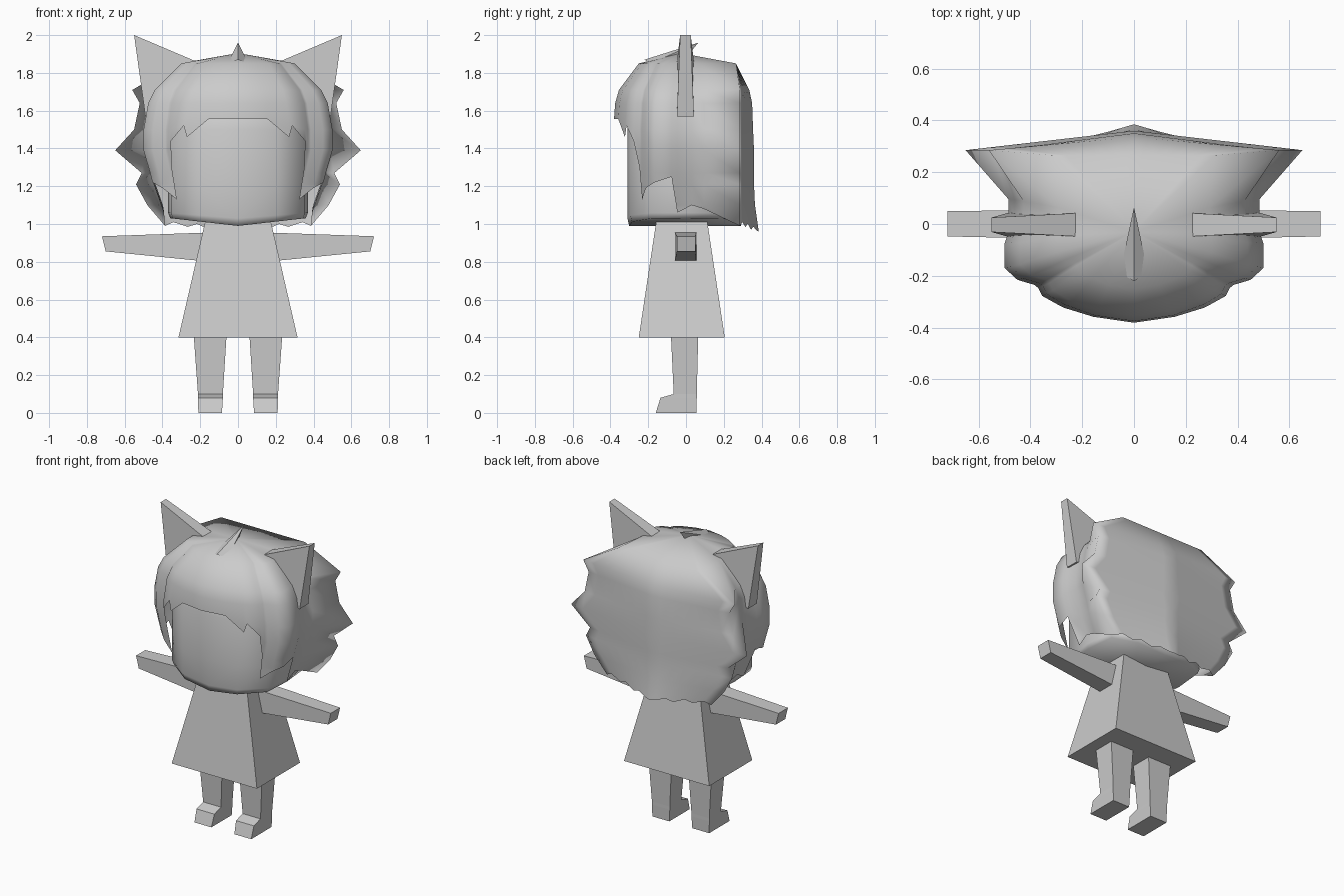
import bpy
import bmesh

if "Cube" in bpy.data.objects:
    bpy.data.objects.remove(bpy.data.objects["Cube"])

GREY = (0.6, 0.6, 0.6, 1)
mat = bpy.data.materials.new("plain_grey")
mat.use_nodes = True
mat.diffuse_color = GREY
mat.node_tree.nodes["Principled BSDF"].inputs["Base Color"].default_value = GREY


def finish(name, bm, smooth=False, mirror=False):
    bmesh.ops.remove_doubles(bm, verts=bm.verts, dist=0.0005)
    bmesh.ops.recalc_face_normals(bm, faces=bm.faces)
    mesh = bpy.data.meshes.new(name)
    bm.to_mesh(mesh)
    bm.free()
    mesh.materials.append(mat)
    for p in mesh.polygons:
        p.use_smooth = smooth
    ob = bpy.data.objects.new(name, mesh)
    bpy.context.collection.objects.link(ob)
    if mirror:
        mod = ob.modifiers.new("mirror", "MIRROR")
        mod.merge_threshold = 0.002
    return ob


def loft(name, rings, smooth=False, mirror=False, closed=True, caps=True):
    """Skin a list of equally long rings of points."""
    bm = bmesh.new()
    vs = [[bm.verts.new(p) for p in r] for r in rings]
    n = len(rings[0])
    for a, b in zip(vs, vs[1:]):
        for i in range(n if closed else n - 1):
            j = (i + 1) % n
            bm.faces.new((a[i], a[j], b[j], b[i]))
    if caps:
        bm.faces.new(vs[0])
        bm.faces.new(vs[-1])
    return finish(name, bm, smooth, mirror)


def rect(x0, x1, y0, y1, z):
    return [(x0, y0, z), (x1, y0, z), (x1, y1, z), (x0, y1, z)]


# Dress
loft("dress", [rect(-.315, .315, -.25, .205, .4), rect(-.17, .17, -.155, .11, 1.03)])

# Arms, tapering toward the hands
arm = [[(x, y0, z0), (x, y1, z0), (x2, y1, z1), (x2, y0, z1)]
       for x, x2, y0, y1, z0, z1 in ((.15, .15, -.06, .055, .8, .955),
                                     (.7, .72, -.048, .05, .855, .935))]
loft("arms", arm, mirror=True)

# Legs and feet
loft("legs", [rect(.06, .235, -.08, .065, .42), rect(.08, .212, -.065, .057, .1),
              rect(.08, .212, -.135, .057, .08), rect(.085, .21, -.16, .055, 0)],
     mirror=True)

# Head, one half of its plan lofted upward
plan = [(0, -.31), (.2, -.295), (.355, -.19), (.37, 0), (.35, .2), (.2, .28), (0, .3)]


def head_ring(z, s, lift=0):
    return [(x * s, y * s, z + lift * x) for x, y in plan]


loft("head", [head_ring(.99, 0, 0), head_ring(.99, .97, .11), head_ring(1.03, 1, .08),
              head_ring(1.2, 1), head_ring(1.5, 1), head_ring(1.7, .8), head_ring(1.7, 0)],
     smooth=True, mirror=True, closed=False, caps=False)

# Hair rows: height, cap half width, front depth, spiky back edge, back depth
rows = [(1.85, .30, .25, .31, .265), (1.71, .44, .355, .56, .335),
        (1.64, .475, .375, .52, .35), (1.5, .5, .385, .55, .355),
        (1.39, .5, .385, .65, .36), (1.27, .465, .385, .51, .36),
        (1.21, .45, .38, .54, .36), (1.1, .41, .38, .48, .365),
        (.96, .38, .38, .36, .385)]
# Cap columns: side share, front share, height of the cut edge
cap = [(0, 1, 1.555), (.32, .94, 1.555), (.54, .84, 1.46), (.58, .82, 1.52),
       (.71, .72, 1.44), (.74, .64, 1.3), (.77, .61, 1.13), (.9, .56, 1.19),
       (1, .44, 1.22), (1, .2, 1.25), (.98, .12, 1.06), (.97, -.08, 1.1), (.97, -.25, 1.08)]
# Back columns: share of the back edge, height of the cut edge
back = [(1, .99), (.85, 1.01), (.7, .985), (.55, 1), (.4, .97), (.25, .985), (.1, .965), (0, .96)]


def row_at(z):
    for a, b in zip(rows, rows[1:]):
        if z >= b[0]:
            t = (a[0] - z) / (a[0] - b[0])
            return [p + (q - p) * t for p, q in zip(a, b)]
    return rows[-1]


rings = [[(0, -.03, 1.905)] * (len(cap) + len(back))]
for row in rows:
    ring = []
    for u, v, low in cap:
        z, w, f, _, _ = row_at(max(row[0], low))
        ring.append((u * w, -v * f, z))
    for u, low in back:
        z, _, _, e, d = row_at(max(row[0], low))
        ring.append((u * e, d - max(0, d - .285) * u, z))
    rings.append(ring)
loft("hair", rings, smooth=True, mirror=True, closed=False, caps=False)

# Standing tuft on top of the hair
loft("hair_tuft", [[(-.055, -.19, 1.85), (0, -.22, 1.87), (.055, -.19, 1.85), (0, 0, 1.88)],
                   [(0, .065, 1.96)] * 4], caps=False)

# Pointed ears, thinner at the tip
ear = [(.55, 2, .028), (.22, 1.86, .045), (.3, 1.62, .045), (.49, 1.57, .045)]
loft("ears", [[(x, s * t - .003, z) for x, z, t in ear] for s in (-1, 1)], mirror=True)
